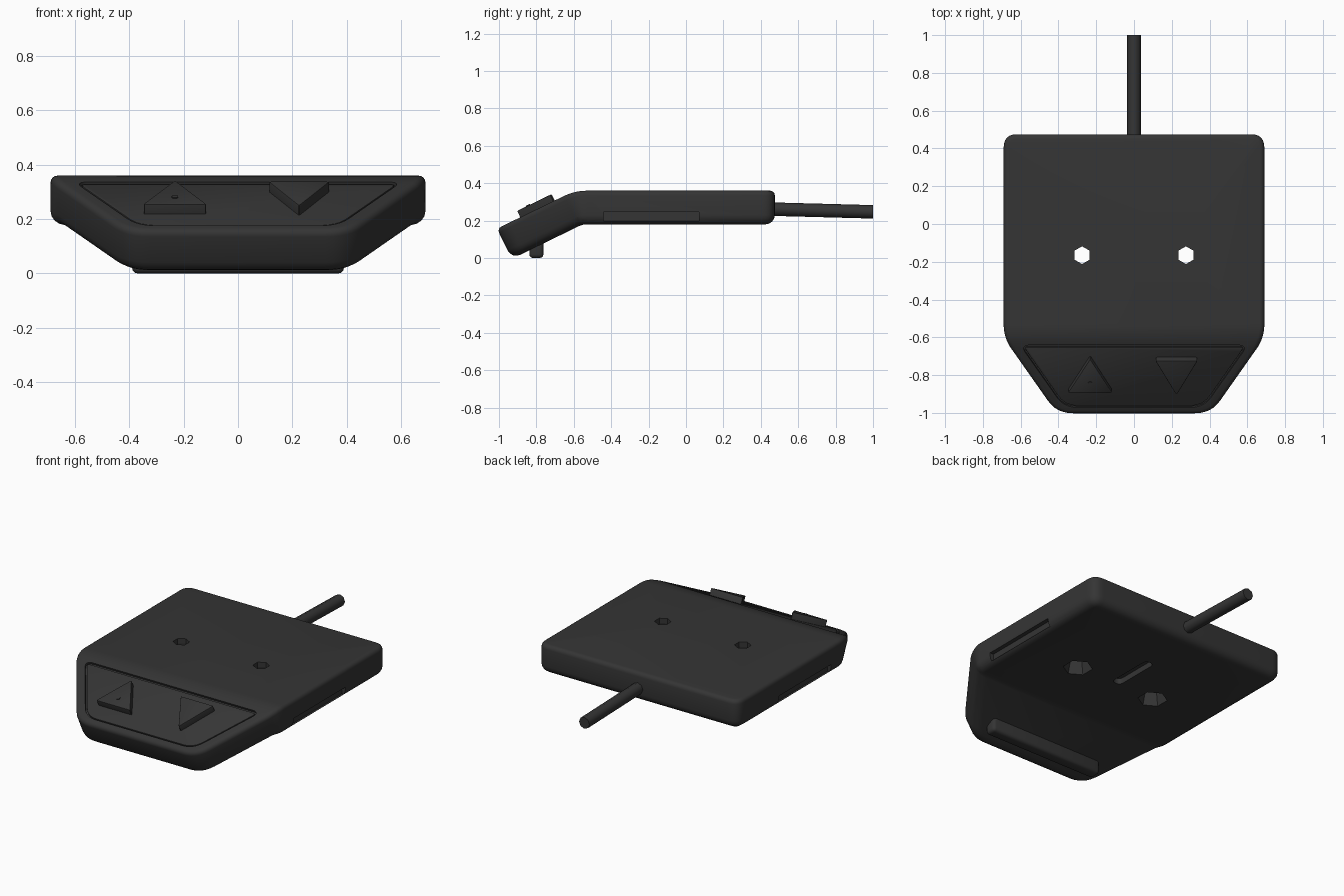
import bpy, bmesh, math
from mathutils import Vector

if "Cube" in bpy.data.objects:
    bpy.data.objects.remove(bpy.data.objects["Cube"])

# Bend: everything in front of Y0 folds downward around an arc
Y0, ARC, TH, ZB, RIN = -0.53, 0.08, math.radians(26), 0.18, 0.10
ZT = 0.36

def material(name, v):
    m = bpy.data.materials.new(name)
    m.diffuse_color = (v, v, v, 1)
    m.use_nodes = True
    m.node_tree.nodes["Principled BSDF"].inputs["Base Color"].default_value = m.diffuse_color
    return m

DARK = material("dark_plastic", 0.035)

def bend(co):
    t = Y0 - co.y
    if t <= 0:
        return co.copy()
    a = TH * min(t / ARC, 1)
    e = max(t - ARC, 0)
    r = RIN + co.z - ZB
    return Vector((co.x, Y0 - r * math.sin(a) - e * math.cos(a),
                   ZB - RIN + r * math.cos(a) - e * math.sin(a)))

def rounded(corners, n=6):
    """Fillet a counter-clockwise polygon given as (x, y, radius)."""
    out = []
    for i, (x, y, r) in enumerate(corners):
        p = Vector((x, y))
        u = (Vector(corners[i - 1][:2]) - p).normalized()
        v = (Vector(corners[(i + 1) % len(corners)][:2]) - p).normalized()
        if r == 0:
            out.append(p)
            continue
        d = r / math.tan(u.angle(v) / 2)
        for k in range(n + 1):
            s = k / n
            out.append(p + u * d * (1 - s) ** 2 + v * d * s ** 2)
    return out

def inset(pts, d):
    res = []
    for i, p in enumerate(pts):
        e1 = (p - pts[i - 1]).normalized()
        e2 = (pts[(i + 1) % len(pts)] - p).normalized()
        n1, n2 = Vector((-e1.y, e1.x)), Vector((-e2.y, e2.x))
        m = (n1 + n2).normalized()
        res.append(p + m * d / max(m.dot(n1), 0.3))
    return res

def finish(bm, name, angle=35):
    bmesh.ops.recalc_face_normals(bm, faces=bm.faces)
    me = bpy.data.meshes.new(name)
    bm.to_mesh(me)
    bm.free()
    ob = bpy.data.objects.new(name, me)
    bpy.context.collection.objects.link(ob)
    me.materials.append(DARK)
    smooth(ob, angle)
    return ob

def smooth(ob, angle=35):
    bpy.ops.object.select_all(action='DESELECT')
    ob.select_set(True)
    bpy.context.view_layer.objects.active = ob
    bpy.ops.object.shade_smooth_by_angle(angle=math.radians(angle))

def slab(name, pts, z0, z1, rb=0.0, rt=0.0, cuts=False, seg=4):
    """Loft an outline from z0 to z1 with rounded rims, then bend it."""
    q = [math.pi / 2 * k / seg for k in range(seg + 1)]
    layers = [(rb * (1 - math.sin(a)), z0 + rb * (1 - math.cos(a))) for a in q] if rb else [(0, z0)]
    layers += [(rt * (1 - math.cos(a)), z1 - rt * (1 - math.sin(a))) for a in q] if rt else [(0, z1)]
    bm = bmesh.new()
    rings = [[bm.verts.new((p.x, p.y, z)) for p in inset(pts, d)] for d, z in layers]
    n = len(pts)
    bm.faces.new(rings[0][::-1])
    bm.faces.new(rings[-1])
    for a, b in zip(rings, rings[1:]):
        for i in range(n):
            j = (i + 1) % n
            bm.faces.new((a[i], a[j], b[j], b[i]))
    if cuts:
        for k in range(6):
            bmesh.ops.bisect_plane(bm, geom=bm.verts[:] + bm.edges[:] + bm.faces[:],
                                   plane_co=(0, Y0 - ARC * k / 5, 0), plane_no=(0, 1, 0))
    for v in bm.verts:
        v.co = bend(v.co)
    return finish(bm, name)

def cone(name, sides, r1, r2, p, q):
    p, q = Vector(p), Vector(q)
    bm = bmesh.new()
    bmesh.ops.create_cone(bm, cap_ends=True, segments=sides, radius1=r1, radius2=r2, depth=(q - p).length)
    rot = Vector((0, 0, 1)).rotation_difference(q - p).to_matrix()
    for v in bm.verts:
        v.co = rot @ v.co + (p + q) / 2
    return finish(bm, name, 50)

def rect(x0, x1, y0, y1, r):
    return rounded([(x0, y0, r), (x1, y0, r), (x1, y1, r), (x0, y1, r)])

def cut(target, cutter):
    m = target.modifiers.new("cut", 'BOOLEAN')
    m.operation, m.solver, m.object = 'DIFFERENCE', 'EXACT', cutter
    bpy.context.view_layer.objects.active = target
    bpy.ops.object.modifier_apply(modifier=m.name)
    bpy.data.objects.remove(cutter)

# Main housing
half = [(0.41, -1.008, 0.16), (0.69, -0.565, 0.12), (0.69, 0.475, 0.07)]
body = slab("housing", rounded(half + [(-x, y, r) for x, y, r in half[::-1]]),
            ZB, ZT, 0.05, 0.025, True)

# Mounting holes, side recesses, underside slot
for s in (-1, 1):
    cut(body, cone("hole_cutter", 6, 0.085, 0.047, (s * 0.275, -0.165, 0.175), (s * 0.275, -0.165, 0.33)))
    cut(body, cone("hole_cutter", 6, 0.047, 0.047, (s * 0.275, -0.165, 0.30), (s * 0.275, -0.165, 0.40)))
    xs = sorted((s * 0.665, s * 0.8))
    cut(body, slab("recess_cutter", rect(*xs, -0.44, 0.07, 0), 0.197, 0.245))
cut(body, slab("slot_cutter", rect(-0.03, 0.03, -0.16, 0.14, 0.029), 0.1, 0.215))

# Control panel set in a thin groove
side = [(0.37, -0.965, 0.13), (0.60, -0.602, 0.025)]
panel = rounded(side + [(-x, y, r) for x, y, r in side[::-1]])
cut(body, slab("panel_cutter", panel, ZT - 0.014, ZT + 0.08))
smooth(body)
slab("control_panel", inset(panel, 0.009), ZT - 0.02, ZT - 0.003, 0, 0.003, seg=2)

# Triangular buttons: up arrow and down arrow
r = 0.006
slab("up_button", rounded([(-0.35, -0.862, r), (-0.115, -0.862, r), (-0.232, -0.66, r)], 3),
     ZT - 0.01, ZT + 0.038, 0, 0.005, seg=2)
slab("down_button", rounded([(0.225, -0.875, r), (0.338, -0.67, r), (0.112, -0.67, r)], 3),
     ZT - 0.01, ZT + 0.038, 0, 0.005, seg=2)

# Indicator dot on the up button
cone("indicator", 12, 0.012, 0.012, bend(Vector((-0.232, -0.805, ZT + 0.03))),
     bend(Vector((-0.232, -0.805, ZT + 0.042))))

# Rubber foot under the sloped front
bm = bmesh.new()
bmesh.ops.create_cube(bm, size=1)
for v in bm.verts:
    v.co = Vector((v.co.x * 0.78, v.co.y * 0.075 - 0.8, v.co.z * 0.1 + 0.05))
bmesh.ops.bevel(bm, geom=bm.edges[:], offset=0.02, segments=3, profile=0.5, affect='EDGES')
finish(bm, "front_foot")

# Cable leaving the back
cone("cable", 8, 0.036, 0.036, (0, 0.44, 0.262), (0, 1.0, 0.247))
